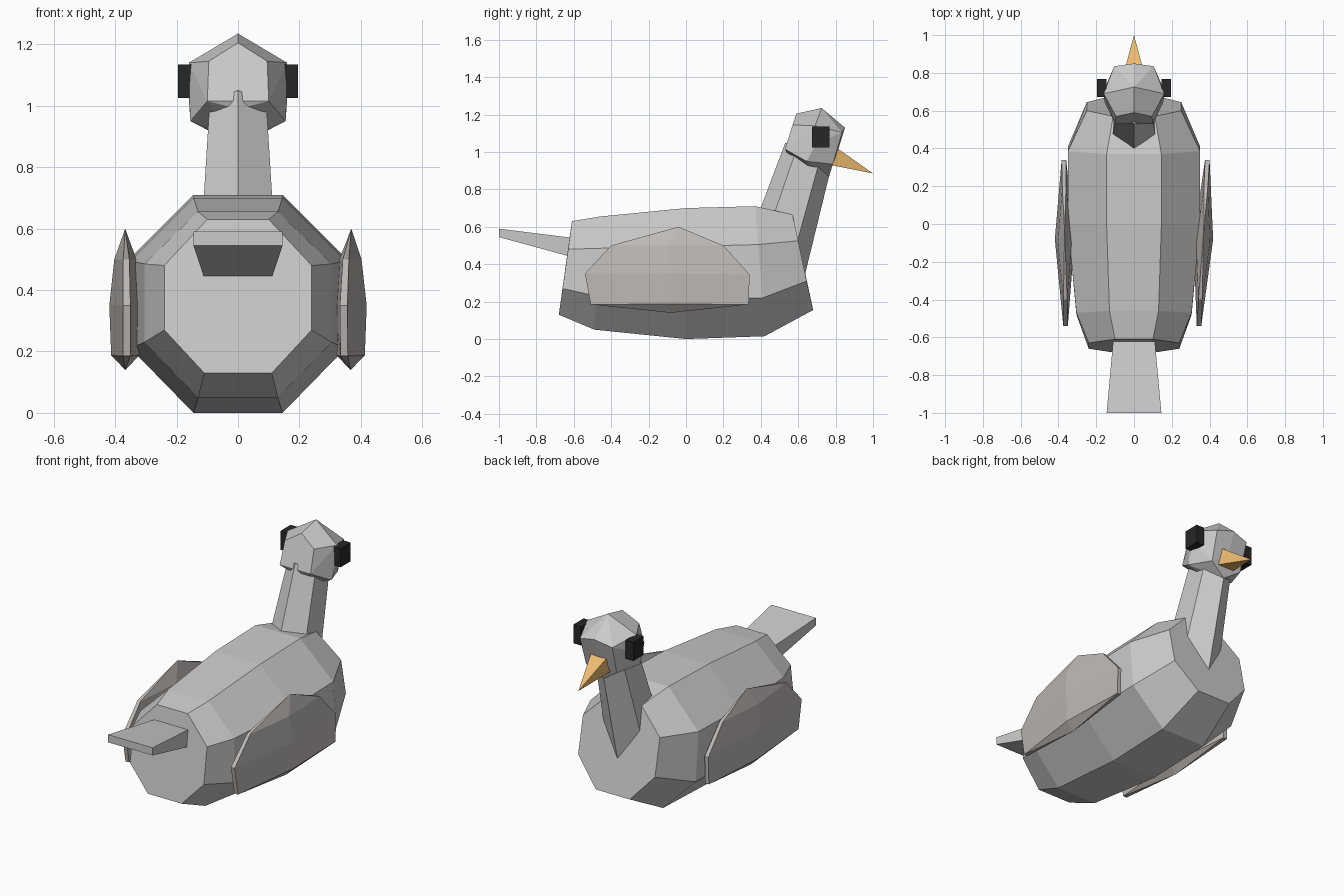
import bpy, bmesh
from math import sin, cos, pi, radians
from mathutils import Matrix, Vector

if "Cube" in bpy.data.objects:
    bpy.data.objects.remove(bpy.data.objects["Cube"])


def material(name, rgb):
    m = bpy.data.materials.new(name)
    m.diffuse_color = (*rgb, 1)
    m.use_nodes = True
    m.node_tree.nodes["Principled BSDF"].inputs["Base Color"].default_value = m.diffuse_color
    return m


def finish(name, bm, mat=None):
    bmesh.ops.recalc_face_normals(bm, faces=bm.faces)
    mesh = bpy.data.meshes.new(name)
    bm.to_mesh(mesh)
    bm.free()
    obj = bpy.data.objects.new(name, mesh)
    bpy.context.collection.objects.link(obj)
    if mat:
        mesh.materials.append(mat)
    return obj


def loft(name, rings, mat=None):
    """Skin closed rings in order and cap both ends."""
    bm = bmesh.new()
    loops = [[bm.verts.new(p) for p in ring] for ring in rings]
    n = len(loops[0])
    for a, b in zip(loops, loops[1:]):
        for i in range(n):
            j = (i + 1) % n
            bm.faces.new((a[i], a[j], b[j], b[i]))
    bm.faces.new(loops[0])
    bm.faces.new(loops[-1])
    return finish(name, bm, mat)


def hull(name, points, mat=None):
    """Faceted convex solid round a set of points."""
    bm = bmesh.new()
    for p in points:
        bm.verts.new(p)
    res = bmesh.ops.convex_hull(bm, input=bm.verts[:])
    loose = [v for v in bm.verts if not v.link_faces]
    bmesh.ops.delete(bm, geom=loose, context='VERTS')
    bmesh.ops.dissolve_limit(bm, angle_limit=radians(3),
                             verts=bm.verts[:], edges=bm.edges[:])
    return finish(name, bm, mat)


def rect(w, y0, z0, y1, z1):
    """Four corners: lower edge at (y0, z0), upper edge at (y1, z1)."""
    return [(-w, y0, z0), (w, y0, z0), (w, y1, z1), (-w, y1, z1)]


orange = material("beak_orange", (0.85, 0.50, 0.16))
black = material("eye_black", (0.02, 0.02, 0.02))
brown_grey = material("wing_grey", (0.52, 0.49, 0.47))

# Body: octagonal sections, each as half profile (x, y, z) from bottom to top
halves = [
    [(.11, -.68, .13), (.24, -.66, .27), (.24, -.63, .48), (.10, -.61, .63)],
    [(.13, -.49, .05), (.305, -.48, .23), (.305, -.47, .485), (.13, -.46, .655)],
    [(.145, 0, 0), (.35, 0, .21), (.35, 0, .495), (.145, 0, .70)],
    [(.145, .42, .015), (.35, .41, .22), (.35, .385, .505), (.145, .37, .71)],
    [(.11, .68, .155), (.25, .645, .31), (.25, .60, .525), (.11, .57, .665)],
]
loft("body", [h + [(-x, y, z) for x, y, z in reversed(h)] for h in halves])

# Neck: tapered hexagonal column leaning forward, ridges front and back
tilt = radians(17)


def neck_ring(y, z, rx, ry):
    ring = []
    for i in range(6):
        a = i * pi / 3
        d = ry * cos(a)
        ring.append((rx * sin(a), y + d * cos(tilt), z - d * sin(tilt)))
    return ring


loft("neck", [neck_ring(.465, .38, .15, .175), neck_ring(.66, 1.01, .105, .135)])

# Head: faceted ball, tipped forward
mid = [(0, .59, 1.205), (0, .725, 1.235), (0, .85, 1.13), (0, .81, 1.0),
       (0, .765, .87), (0, .66, .89), (0, .54, .99)]
side = [(.095, .57, 1.145), (.10, .53, 1.015), (.16, .69, 1.14),
        (.105, .835, 1.105), (.10, .785, .935), (.155, .645, .95),
        (.162, .70, 1.05)]
hull("head", mid + side + [(-x, y, z) for x, y, z in side])

# Beak: four-sided spike
hull("beak", rect(.055, .775, .93, .795, 1.03) + [(0, 1.0, .885)], orange)

# Eyes: small blocks on the sides of the head
for s, label in ((1, "right"), (-1, "left")):
    bm = bmesh.new()
    bmesh.ops.create_cube(bm, size=1, matrix=Matrix.Translation((s * .17, .72, 1.08))
                          @ Matrix.Diagonal((.05, .095, .11, 1)))
    finish(label + "_eye", bm, black)

# Tail: slab that widens and thins toward the tip
loft("tail", [rect(.105, -.56, .425, -.56, .535), rect(.145, -1.0, .545, -1.0, .59)])

# Wings: lens-shaped shells, (y, z, half thickness) round a tilted centre plane
wing = [(-.54, .35, .012), (-.51, .185, .012), (-.08, .14, 0), (.335, .185, .012),
        (.34, .345, .012), (.20, .50, .01), (-.04, .60, 0), (-.40, .50, .01),
        (-.10, .50, .036), (-.08, .35, .052), (-.08, .187, .046)]
for s, label, slope in ((1, "right", .05), (-1, "left", .01)):
    pts = []
    for y, z, t in wing:
        x = .367 + slope * (y + .08)
        pts += [(s * (x + t), y, z), (s * (x - t), y, z)] if t else [(s * x, y, z)]
    hull(label + "_wing", pts, brown_grey)
